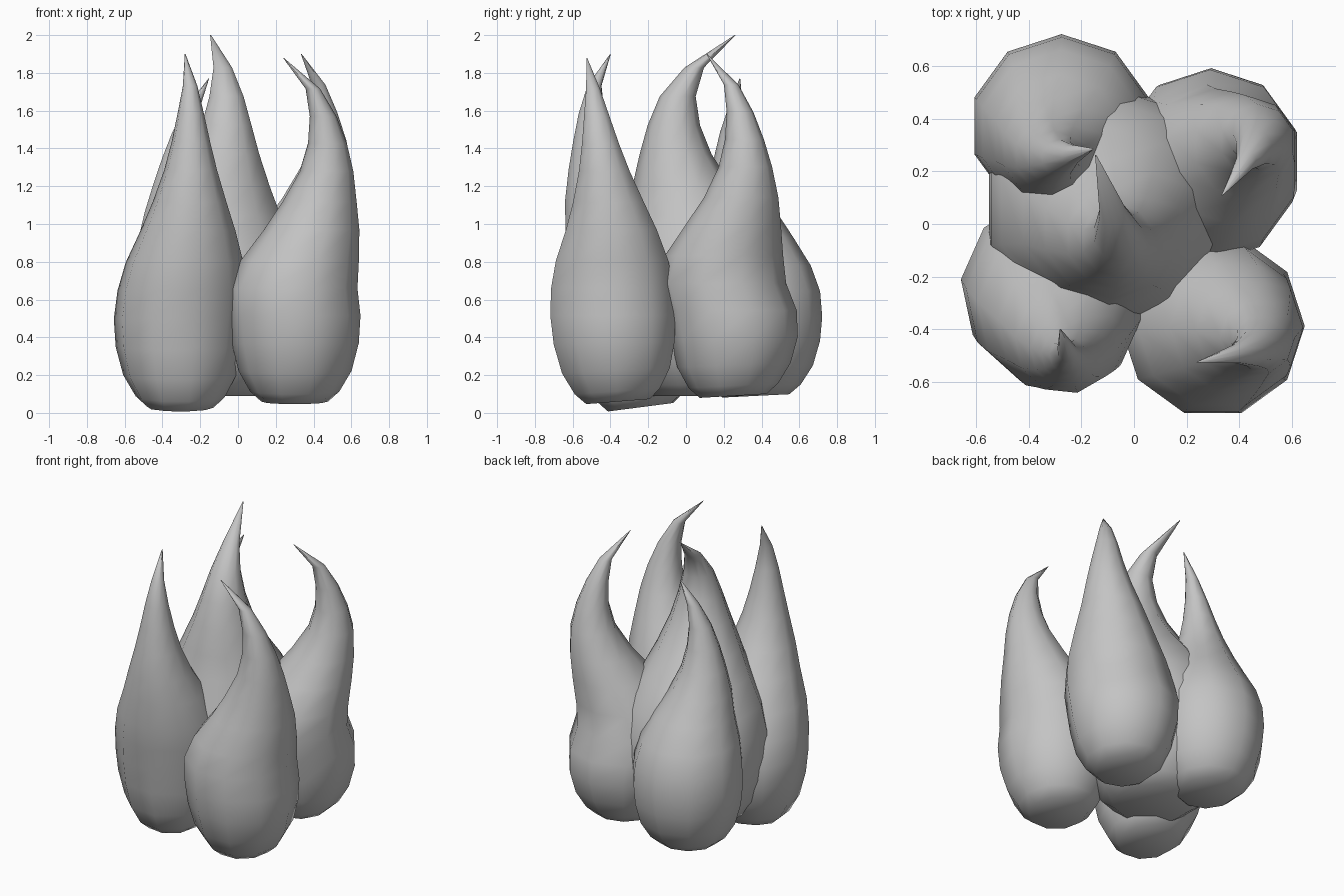
import bpy
import bmesh
from math import cos, sin, pi, radians

if "Cube" in bpy.data.objects:
    bpy.data.objects.remove(bpy.data.objects["Cube"], do_unlink=True)

SIDES = 10

# Shared teardrop profile: (fraction of height, radius)
PROFILE = [(0, .175), (.03, .235), (.09, .297), (.17, .333), (.25, .345), (.33, .338),
           (.41, .31), (.5, .25), (.58, .195), (.67, .14), (.75, .102),
           (.83, .07), (.91, .038), (1, .002)]

# Height fractions at which each flame's centre line is given
LEVELS = [0, .22, .35, .5, .6, .7, .82, .92, 1]


def make_material(name, colour):
    mat = bpy.data.materials.new(name)
    mat.use_nodes = True
    mat.diffuse_color = colour
    mat.node_tree.nodes["Principled BSDF"].inputs["Base Color"].default_value = colour
    return mat


def centre_at(path, t):
    """Point on the centre line at height fraction t, smoothly interpolated."""
    last = len(LEVELS) - 1
    i = max(k for k in range(last) if LEVELS[k] <= t)
    span = LEVELS[i + 1] - LEVELS[i]
    f = (t - LEVELS[i]) / span

    def slope(k, axis):
        a, b = max(k - 1, 0), min(k + 1, last)
        return (path[b][axis] - path[a][axis]) / (LEVELS[b] - LEVELS[a]) * span

    point = []
    for axis in (0, 1):
        p, q = path[i][axis], path[i + 1][axis]
        m, n = slope(i, axis), slope(i + 1, axis)
        point.append(p + f * (m + f * (3 * (q - p) - 2 * m - n + f * (2 * (p - q) + m + n))))
    return point


def make_flame(name, bottom, top, scale, tilt, turn, path, mat):
    """Loft rings of the teardrop profile along a bent centre line."""
    bm = bmesh.new()
    rings = []
    for t, radius in PROFILE:
        cx, cy = centre_at(path, t)
        fade = max(0, 1 - t * 4)
        ring = []
        for k in range(SIDES):
            a = 2 * pi * k / SIDES + radians(turn)
            dy = radius * scale * sin(a)
            z = bottom + (top - bottom) * t + tilt * dy * fade
            ring.append(bm.verts.new((cx + radius * scale * cos(a), cy + dy, z)))
        rings.append(ring)
    for low, high in zip(rings, rings[1:]):
        for k in range(SIDES):
            n = (k + 1) % SIDES
            bm.faces.new((low[k], low[n], high[n], high[k]))
    bm.faces.new(list(reversed(rings[0])))
    bm.faces.new(rings[-1])
    mesh = bpy.data.meshes.new(name)
    bm.to_mesh(mesh)
    bm.free()
    mesh.materials.append(mat)
    obj = bpy.data.objects.new(name, mesh)
    bpy.context.collection.objects.link(obj)
    bpy.ops.object.select_all(action="DESELECT")
    obj.select_set(True)
    bpy.context.view_layer.objects.active = obj
    bpy.ops.object.shade_smooth_by_angle(angle=radians(60))


grey = make_material("plain grey", (.55, .55, .55, 1))

# Four outer flames
make_flame("front_right_flame", .03, 1.9, 1.01, .13, 30,
           [(-.305, -.24), (-.313, -.24), (-.295, -.29), (-.265, -.39), (-.255, -.46),
            (-.25, -.49), (-.25, -.5), (-.255, -.48), (-.28, -.4)], grey)
make_flame("front_left_flame", .06, 1.88, 1.01, .08, 0,
           [(.3, -.36), (.303, -.385), (.295, -.39), (.39, -.395), (.44, -.415),
            (.475, -.44), (.455, -.47), (.385, -.495), (.24, -.525)], grey)
make_flame("back_left_flame", .09, 1.9, 1.01, .06, 18,
           [(.29, .25), (.292, .25), (.28, .185), (.372, .25), (.435, .3),
            (.475, .315), (.46, .29), (.42, .23), (.335, .11)], grey)
make_flame("back_right_flame", .09, 1.77, 1.01, .05, 18,
           [(-.27, .37), (-.275, .373), (-.275, .365), (-.285, .315), (-.31, .275),
            (-.31, .255), (-.285, .25), (-.23, .265), (-.155, .285)], grey)

# Taller, wider middle flame
make_flame("middle_flame", .09, 2, 1.36, 0, 18,
           [(-.1, .06), (-.105, .065), (-.105, .06), (-.098, .03), (-.08, -.03),
            (-.065, -.06), (-.06, -.05), (-.085, .06), (-.145, .26)], grey)
